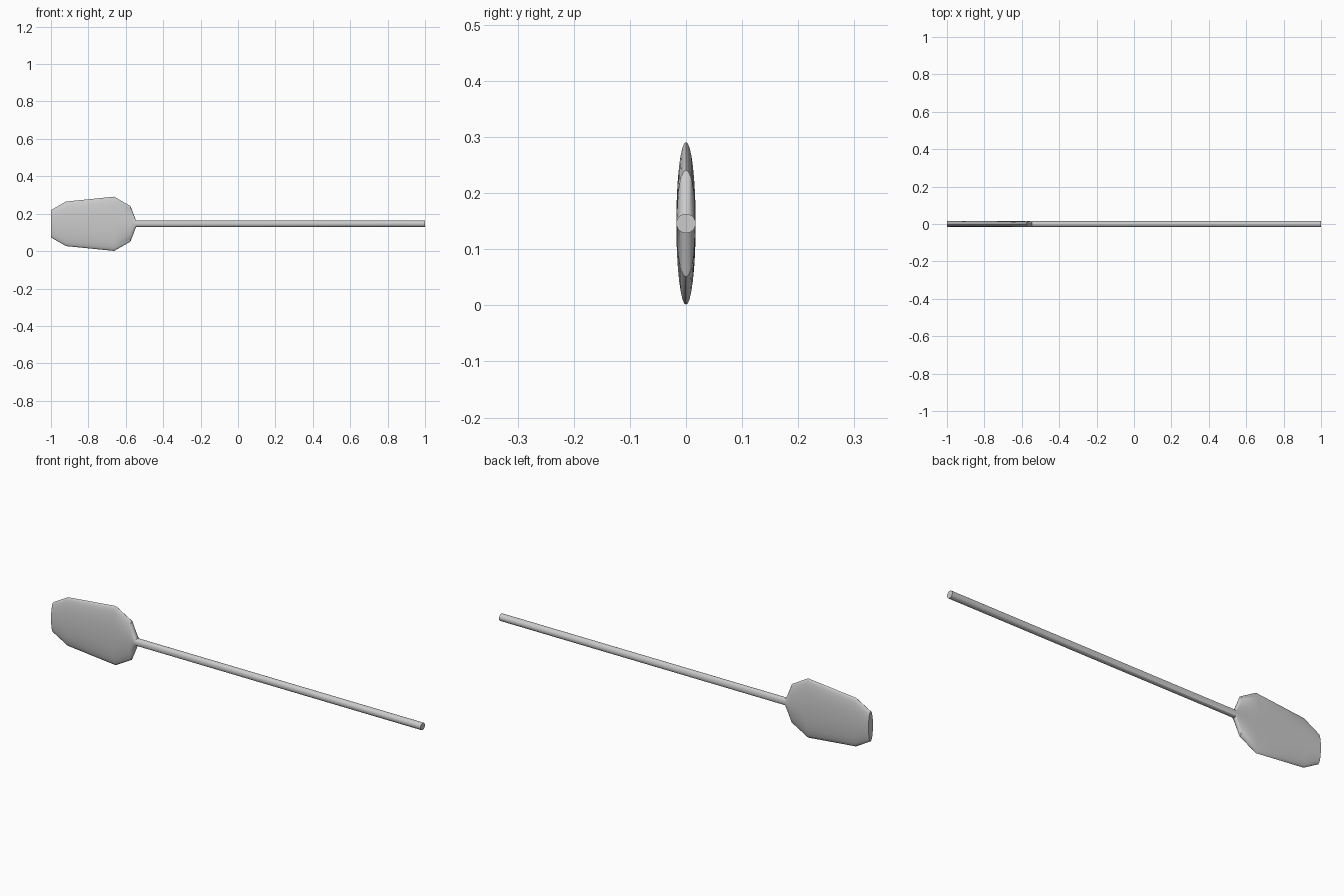
import bpy, bmesh, math

if "Cube" in bpy.data.objects:
    bpy.data.objects.remove(bpy.data.objects["Cube"])

SIDES = 32
THICK = 0.0173      # half thickness, same along the whole paddle
AXIS_Z = 0.146      # height of the shaft axis


def loft(name, sections):
    """Skin elliptical rings placed along x: (x, half depth, half height)."""
    bm = bmesh.new()
    rings = []
    for x, ry, rz in sections:
        rings.append([bm.verts.new((x, ry * math.cos(a), AXIS_Z + rz * math.sin(a)))
                      for a in (2 * math.pi * i / SIDES for i in range(SIDES))])
    for r0, r1 in zip(rings, rings[1:]):
        for i in range(SIDES):
            j = (i + 1) % SIDES
            bm.faces.new((r0[i], r0[j], r1[j], r1[i]))
    bm.faces.new(rings[0])
    bm.faces.new(rings[-1])
    bmesh.ops.recalc_face_normals(bm, faces=bm.faces)
    mesh = bpy.data.meshes.new(name)
    bm.to_mesh(mesh)
    bm.free()
    obj = bpy.data.objects.new(name, mesh)
    bpy.context.collection.objects.link(obj)
    bpy.context.view_layer.objects.active = obj
    obj.select_set(True)
    bpy.ops.object.shade_smooth_by_angle(angle=math.radians(35))
    obj.select_set(False)
    return obj


# Flat blade narrowing into a round shaft, one continuous skin
blade_profile = [(-1.0, 0.073), (-0.92, 0.119), (-0.662, 0.145),
                 (-0.575, 0.095), (-0.545, THICK), (1.0, THICK)]
loft("paddle", [(x, THICK, h) for x, h in blade_profile])
